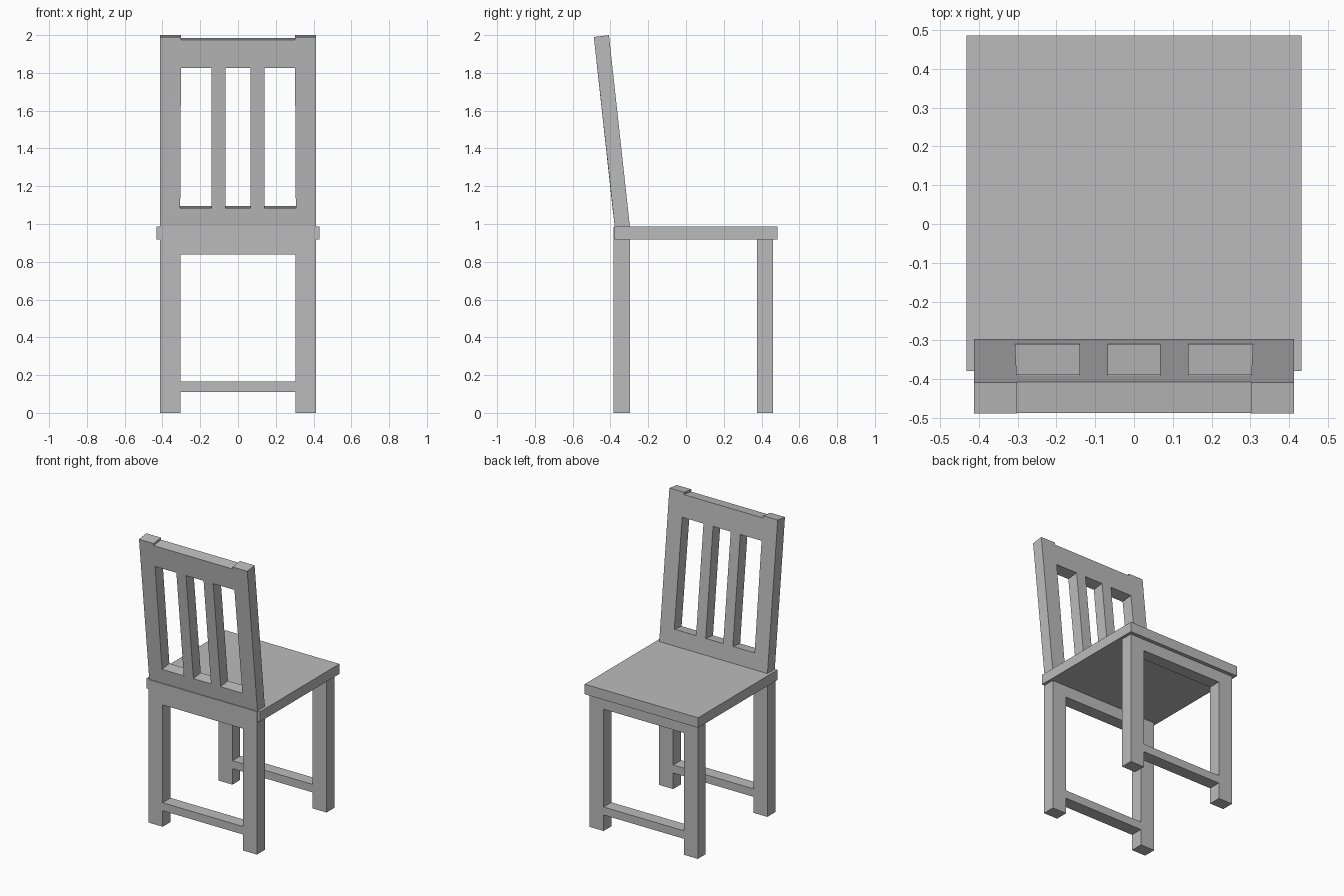
import bpy
import bmesh

cube = bpy.data.objects.get("Cube")
if cube:
    bpy.data.objects.remove(cube, do_unlink=True)

grey = bpy.data.materials.new("mid_grey")
grey.use_nodes = True
colour = (0.5, 0.5, 0.5, 1)
grey.diffuse_color = colour
grey.node_tree.nodes["Principled BSDF"].inputs["Base Color"].default_value = colour


def rect(x0, x1, z0, z1):
    return [(x0, z0), (x1, z0), (x1, z1), (x0, z1)]


def mirrored(half):
    """Close a right-hand half outline with its mirror image."""
    return half + [(-x, z) for x, z in reversed(half)]


def panel(name, outlines, place):
    """Extrude flat outlines (first is outer, others holes) and place each vertex."""
    curve = bpy.data.curves.new(name + "_profile", "CURVE")
    curve.dimensions = "2D"
    curve.fill_mode = "BOTH"
    curve.extrude = 0.5
    for points in outlines:
        spline = curve.splines.new("POLY")
        spline.points.add(len(points) - 1)
        for p, (x, z) in zip(spline.points, points):
            p.co = (x, z, 0, 1)
        spline.use_cyclic_u = True
    helper = bpy.data.objects.new(name + "_profile", curve)
    mesh = bpy.data.meshes.new_from_object(helper)
    bpy.data.objects.remove(helper)
    mesh.name = name
    for v in mesh.vertices:
        x, z, depth = v.co
        v.co = place(x, z, depth + 0.5)     # depth 0 = inner face, 1 = rear face
    bm = bmesh.new()
    bm.from_mesh(mesh)
    bmesh.ops.remove_doubles(bm, verts=bm.verts, dist=0.0001)
    bmesh.ops.recalc_face_normals(bm, faces=bm.faces)
    for f in bm.faces:
        f.smooth = False
    bm.to_mesh(mesh)
    bm.free()
    mesh.materials.clear()
    mesh.materials.append(grey)
    ob = bpy.data.objects.new(name, mesh)
    bpy.context.collection.objects.link(ob)
    return ob


def straight(y_front, y_rear):
    return lambda x, z, d: (x, y_front + (y_rear - y_front) * d, z)


def leaning(x, z, d):
    h = (z - 0.985) / 1.015
    y = -0.297 - 0.111 * h - 0.08 * d
    drop = 0.01 * d if z > 1 else 0
    return (x, y, z - drop)


# Leg frames: two legs, apron and stretcher in one piece
def leg_frame(name, top, y_front, y_rear):
    outer = mirrored([(0.305, 0.11), (0.305, 0), (0.412, 0), (0.412, top)])
    opening = rect(-0.305, 0.305, 0.165, 0.838)
    return panel(name, [outer, opening], straight(y_front, y_rear))


leg_frame("front_leg_frame", 0.917, 0.46, 0.375)
leg_frame("rear_leg_frame", 0.984, -0.296, -0.383)

# Seat board
panel("seat", [rect(-0.432, 0.432, 0.917, 0.986)], straight(0.485, -0.378))

# Leaning backrest with three slots and a slightly lowered top rail
back_outer = mirrored([(0.412, 0.98), (0.412, 2.0), (0.301, 2.0), (0.301, 1.985)])
side_slot = [(0.14, 1.095), (0.306, 1.095), (0.302, 1.835), (0.14, 1.835)]
slots = [rect(-0.067, 0.067, 1.095, 1.835), side_slot, [(-x, z) for x, z in side_slot]]
panel("backrest", [back_outer] + slots, leaning)
